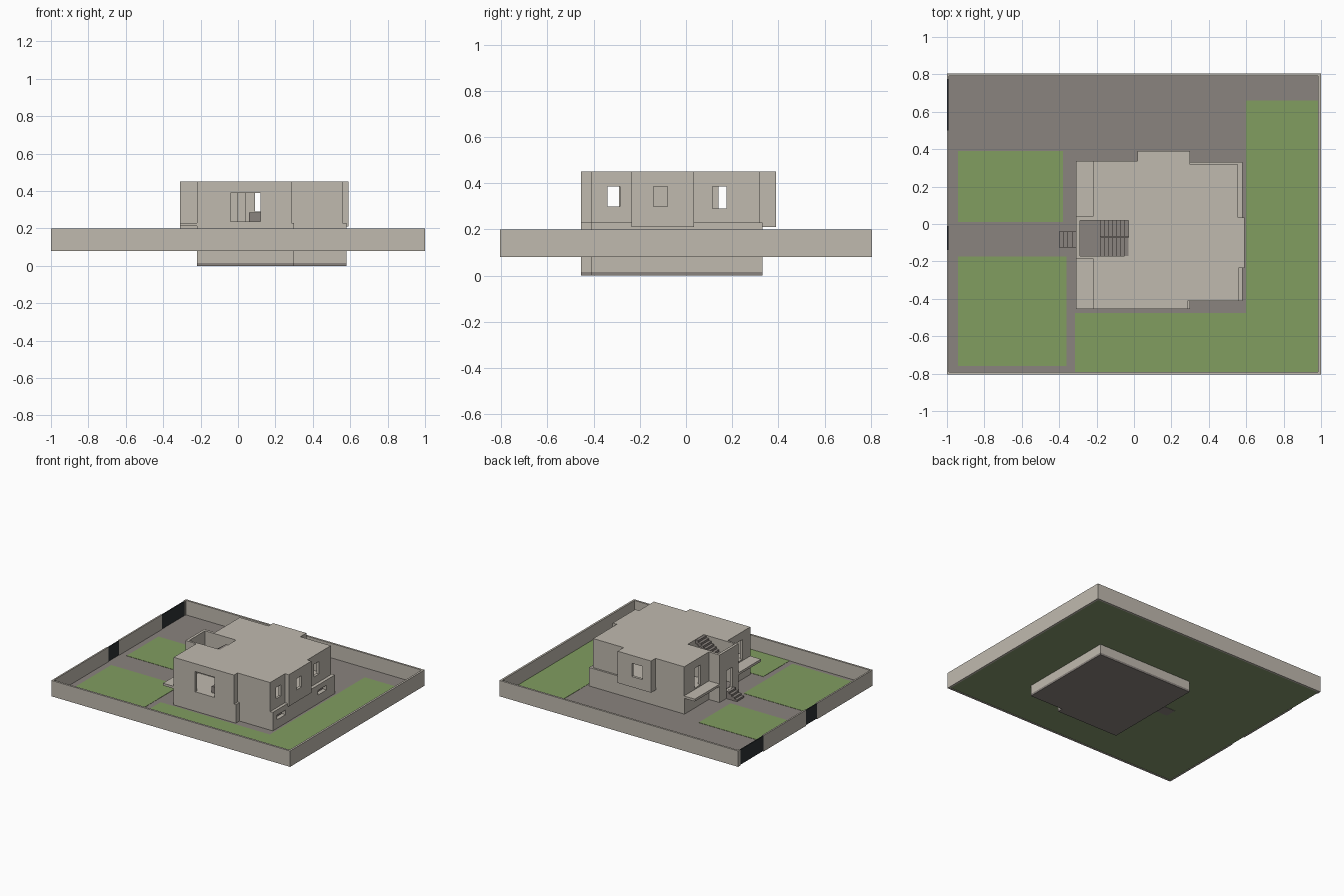
import bpy, bmesh


def srgb(r, g, b):
    f = lambda c: c / 12.92 if c <= 0.04045 else ((c + 0.055) / 1.055) ** 2.4
    return tuple(f(v / 255) for v in (r, g, b)) + (1.0,)


def material(name, *rgb):
    m = bpy.data.materials.new(name)
    m.diffuse_color = srgb(*rgb)
    return m


WALL = material("warm_plaster", 192, 186, 175)
PAVING = material("grey_paving", 138, 131, 126)
GRASS = material("grass_green", 129, 157, 96)
SOIL = material("underside_green", 133, 153, 110)
GATE = material("dark_gate", 45, 50, 52)


def prism(name, points, z0, z1, mat):
    """Extrude a plan outline from z0 to z1."""
    bm = bmesh.new()
    face = bm.faces.new([bm.verts.new((x, y, z0)) for x, y in points])
    new = bmesh.ops.extrude_face_region(bm, geom=[face])["geom"]
    for v in new:
        if isinstance(v, bmesh.types.BMVert):
            v.co.z = z1
    bmesh.ops.recalc_face_normals(bm, faces=bm.faces)
    mesh = bpy.data.meshes.new(name)
    bm.to_mesh(mesh)
    bm.free()
    ob = bpy.data.objects.new(name, mesh)
    bpy.context.collection.objects.link(ob)
    mesh.materials.append(mat)
    return ob


def box(name, x0, x1, y0, y1, z0, z1, mat):
    return prism(name, [(x0, y0), (x1, y0), (x1, y1), (x0, y1)], z0, z1, mat)


def cut(ob, *dims):
    """Remove a box-shaped volume from an object."""
    cutter = box("cutter", *dims, WALL)
    cutter.hide_render = True
    mod = ob.modifiers.new("cut", "BOOLEAN")
    mod.operation = "DIFFERENCE"
    mod.solver = "EXACT"
    mod.object = cutter
    bpy.context.view_layer.objects.active = ob
    bpy.ops.object.modifier_apply(modifier=mod.name)
    bpy.data.objects.remove(cutter, do_unlink=True)


# Plot: paved ground with a green underside, lawns laid on top
GROUND = 0.09
ground = box("ground", -0.995, 0.995, -0.8, 0.8, 0.082, GROUND, PAVING)
ground.data.materials.append(SOIL)
for p in ground.data.polygons:
    if p.normal.z < -0.5:
        p.material_index = 1
LAWNS = [(-0.94, -0.38, 0.01, 0.39), (-0.94, -0.36, -0.76, -0.175),
         (-0.315, 0.985, -0.795, -0.475), (0.6, 0.985, -0.475, 0.66)]
for lawn in LAWNS:
    box("lawn", *lawn, GROUND - 0.002, GROUND + 0.002, GRASS)

# Boundary walls with two gates on the left side
for y0, y1 in [(-0.805, -0.79), (0.79, 0.805)]:
    box("boundary_wall", -1, 1, y0, y1, 0.08, 0.2, WALL)
box("boundary_wall", 0.985, 1, -0.79, 0.79, 0.08, 0.2, WALL)
for y0, y1 in [(-0.79, -0.14), (-0.01, 0.5), (0.775, 0.79)]:
    box("boundary_wall", -1, -0.988, y0, y1, 0.08, 0.2, WALL)
for y0, y1 in [(-0.14, -0.01), (0.5, 0.775)]:
    box("gate", -0.999, -0.991, y0, y1, 0.085, 0.197, GATE)

# Basement below ground, on a grey slab
LOW = [(-0.22, -0.455), (0.30, -0.455), (0.30, -0.412), (0.58, -0.412),
       (0.58, 0.332), (-0.22, 0.332)]
prism("basement_slab", LOW, 0, 0.016, PAVING)
prism("basement", LOW, 0.016, 0.085, WALL)

# Lower storey with the stair tower on the left
TOWER = [(-0.22, 0.04), (-0.31, 0.04), (-0.31, -0.185), (-0.22, -0.185)]
lower = prism("lower_storey", LOW + TOWER, 0.085, 0.23, WALL)

# Upper storey with bays at the back and right
UPPER = [(-0.22, -0.455), (0.285, -0.455), (0.285, -0.412), (0.558, -0.412),
         (0.558, -0.235), (0.59, -0.235), (0.59, 0.035), (0.555, 0.035),
         (0.555, 0.318), (0.30, 0.318), (0.30, 0.39), (0.02, 0.39),
         (0.02, 0.336), (-0.22, 0.336)]
upper = prism("upper_storey", UPPER + TOWER, 0.23, 0.45, WALL)
box("back_bay_base", 0.02, 0.30, 0.31, 0.39, 0.21, 0.23, WALL)
box("side_bay_base", 0.55, 0.59, -0.235, 0.035, 0.21, 0.23, WALL)

# Rooms inside the upper storey
ROOMS = [(-0.20, 0.265, -0.435, -0.19), (0.0, 0.54, -0.39, -0.19),
         (0.0, 0.57, -0.215, 0.015), (0.0, 0.535, -0.03, 0.298),
         (-0.20, 0.1, 0.045, 0.316), (0.04, 0.28, 0.2, 0.37)]
for room in ROOMS:
    cut(upper, *room, 0.236, 0.432)

# Open stairwell through both storeys
WELL = (-0.29, -0.03, -0.17, 0.02)
cut(upper, *WELL, 0.2, 0.5)
cut(lower, *WELL, 0.145, 0.3)

# Windows and doors
UPPER_OPENINGS = [(-0.04, 0.12, -0.5, -0.4, 0.237, 0.39),
                  (0.5, 0.63, -0.34, -0.285, 0.30, 0.385),
                  (0.5, 0.63, -0.14, -0.08, 0.30, 0.385),
                  (0.5, 0.63, 0.115, 0.175, 0.29, 0.385),
                  (0.09, 0.18, 0.33, 0.43, 0.29, 0.39),
                  (-0.26, -0.18, 0.14, 0.21, 0.24, 0.39),
                  (-0.26, -0.18, -0.36, -0.29, 0.24, 0.39),
                  (-0.35, -0.27, -0.115, -0.04, 0.2, 0.30)]
for opening in UPPER_OPENINGS:
    cut(upper, *opening)
cut(lower, -0.35, -0.27, -0.115, -0.04, 0.146, 0.26)
for y in (-0.31, 0.18):
    cut(lower, 0.5, 0.62, y - 0.05, y + 0.05, 0.155, 0.19)
    box("low_window_pane", 0.545, 0.55, y - 0.05, y + 0.05, 0.155, 0.19, PAVING)
box("window_seat", 0.06, 0.13, -0.40, -0.3, 0.236, 0.285, PAVING)

# Canopies beside the stair tower
for y0, y1 in [(-0.455, -0.185), (0.04, 0.338)]:
    box("canopy", -0.31, -0.22, y0, y1, 0.212, 0.23, WALL)

# Stairwell floor, landing and two flights
box("stairwell_floor", *WELL, 0.14, 0.149, PAVING)
box("stair_landing", -0.29, -0.18, -0.17, 0.02, 0.325, 0.34, PAVING)
N = 7
run = 0.15 / N
for i in range(N):
    x = -0.18 + i * run
    up = 0.34 + (i + 1) * 0.108 / N
    down = 0.34 - (i + 1) * 0.108 / N
    box("upper_step", x, x + run, -0.17, -0.073, up - 0.03, up, PAVING)
    box("lower_step", x, x + run, -0.067, 0.02, down - 0.03, down, PAVING)

# Entrance steps
for i in range(4):
    x = -0.40 + i * 0.0225
    top = GROUND + (i + 1) * 0.0138
    box("entrance_step", x, x + 0.0225, -0.125, -0.04, 0.08, top, PAVING)
